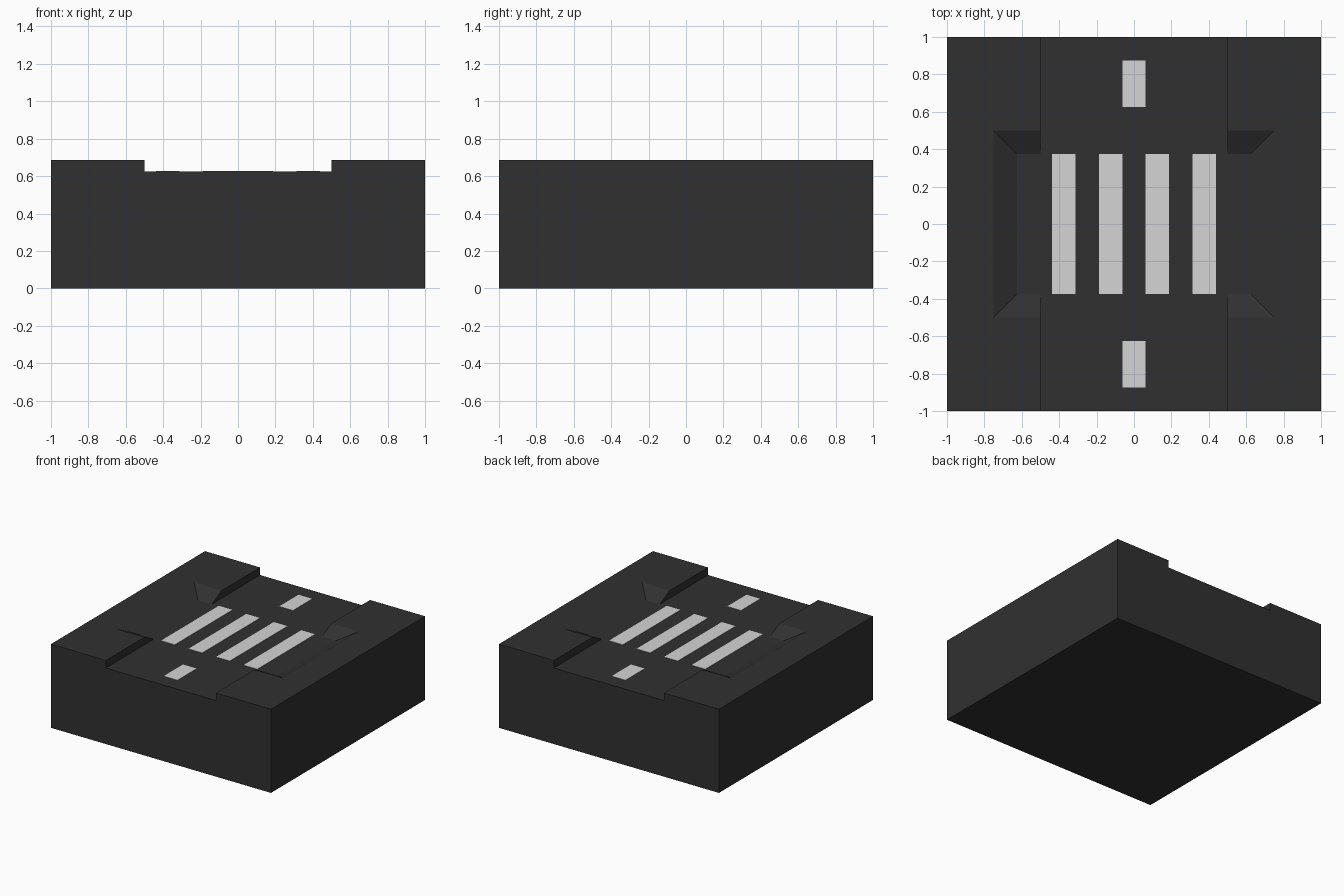
import bpy, bmesh

if "Cube" in bpy.data.objects:
    bpy.data.objects.remove(bpy.data.objects["Cube"])

ROAD, WALK = 0.625, 0.6875   # heights of the road and the pavement


def material(name, value):
    m = bpy.data.materials.new(name)
    m.diffuse_color = (value, value, value, 1)
    m.use_nodes = True
    m.node_tree.nodes["Principled BSDF"].inputs["Base Color"].default_value = m.diffuse_color
    return m


asphalt = material("dark_asphalt", 0.030)
paint = material("road_paint", 0.66)


def make_object(name, bm, mat):
    bmesh.ops.remove_doubles(bm, verts=bm.verts, dist=1e-5)
    bmesh.ops.recalc_face_normals(bm, faces=bm.faces)
    mesh = bpy.data.meshes.new(name)
    bm.to_mesh(mesh)
    bm.free()
    mesh.materials.append(mat)
    ob = bpy.data.objects.new(name, mesh)
    bpy.context.collection.objects.link(ob)
    return ob


# Road block: one quarter with curb and dropped ramp, mirrored in x and y
bm = bmesh.new()
R, W = ROAD, WALK
quarter = [
    [(0, 0, R), (.5, 0, R), (.5, .375, R), (.5, 1, R), (0, 1, R)],          # road
    [(.5, 0, R), (.625, 0, R), (.625, .375, R), (.5, .375, R)],             # ramp foot
    [(.625, 0, R), (.75, 0, W), (.75, .5, W), (.625, .375, R)],             # back slope
    [(.5, .375, R), (.625, .375, R), (.75, .5, W), (.5, .5, W)],            # side slope
    [(.5, .375, R), (.5, .5, W), (.5, 1, W), (.5, 1, R)],                   # curb
    [(.75, 0, W), (1, 0, W), (1, .5, W), (.75, .5, W)],                     # pavement
    [(.5, .5, W), (.75, .5, W), (1, .5, W), (1, 1, W), (.5, 1, W)],
    [(1, 0, 0), (1, 1, 0), (1, 1, W), (1, .5, W), (1, 0, W)],               # outer side
    [(1, 1, 0), (0, 1, 0), (0, 1, R), (.5, 1, R), (.5, 1, W), (1, 1, W)],   # outer end
    [(0, 0, 0), (0, 1, 0), (1, 1, 0), (1, 0, 0)],                           # underside
]
for face in quarter:
    bm.faces.new([bm.verts.new(p) for p in face])
block = make_object("road_block", bm, asphalt)
mirror = block.modifiers.new("mirror", "MIRROR")
mirror.use_axis = (True, True, False)
mirror.use_clip = True


# Painted markings: thin plates on the road
def plate(name, x, y, length):
    thick = 0.004
    bm = bmesh.new()
    bmesh.ops.create_cube(bm, size=1)
    bmesh.ops.scale(bm, vec=(0.125, length, thick), verts=bm.verts)
    bmesh.ops.translate(bm, vec=(x, y, ROAD + thick / 2 - 0.001), verts=bm.verts)
    make_object(name, bm, paint)


for i in range(4):
    plate(f"crossing_stripe_{i + 1}", -0.375 + 0.25 * i, 0, 0.75)
for name, y in (("front", -0.75), ("back", 0.75)):
    plate(f"{name}_centre_dash", 0, y, 0.25)
